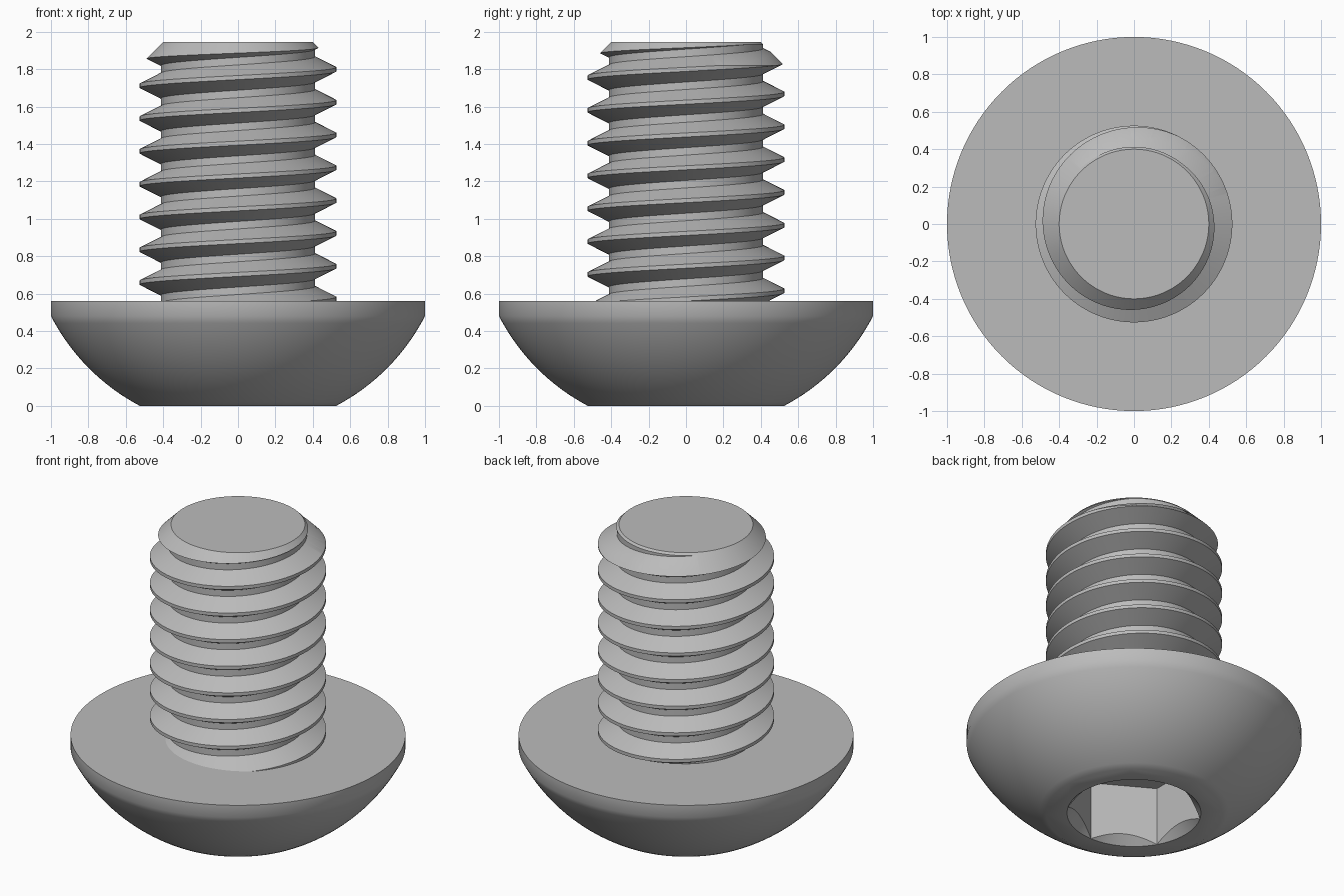
import bpy, bmesh, math
from mathutils import Vector

cube = bpy.data.objects.get("Cube")
if cube:
    bpy.data.objects.remove(cube, do_unlink=True)

HEAD_TOP, TOP = 0.56, 1.945
CREST_R, ROOT_R, PITCH = 0.526, 0.413, 0.1754
SOCKET_R, SOCKET_DEPTH = 0.40, 0.385
SEGMENTS = 128

steel = bpy.data.materials.new("grey steel")
steel.use_nodes = True
GREY = (0.5, 0.5, 0.5, 1)
steel.diffuse_color = GREY
steel.node_tree.nodes["Principled BSDF"].inputs["Base Color"].default_value = GREY


def make_object(name, bm):
    bmesh.ops.recalc_face_normals(bm, faces=bm.faces)
    mesh = bpy.data.meshes.new(name)
    bm.to_mesh(mesh)
    bm.free()
    mesh.materials.append(steel)
    obj = bpy.data.objects.new(name, mesh)
    bpy.context.collection.objects.link(obj)
    return obj


def lathe(name, profile, segments=SEGMENTS, turn=0.0):
    """Closed solid of revolution from (radius, z) points, capped at both ends."""
    bm = bmesh.new()
    rings = []
    for r, z in profile:
        angles = [turn + math.tau * i / segments for i in range(segments)]
        rings.append([bm.verts.new((r * math.cos(a), r * math.sin(a), z)) for a in angles])
    for low, high in zip(rings, rings[1:]):
        for i in range(segments):
            k = (i + 1) % segments
            bm.faces.new((low[i], low[k], high[k], high[i]))
    bm.faces.new(rings[0])
    bm.faces.new(rings[-1])
    return make_object(name, bm)


def select_only(obj):
    bpy.ops.object.select_all(action='DESELECT')
    obj.select_set(True)
    bpy.context.view_layer.objects.active = obj


def apply_boolean(obj, cutter, operation):
    mod = obj.modifiers.new("cut", 'BOOLEAN')
    mod.operation, mod.solver, mod.object = operation, 'EXACT', cutter
    select_only(obj)
    bpy.ops.object.modifier_apply(modifier=mod.name)
    bpy.data.objects.remove(cutter, do_unlink=True)


def helical_rod(name, start, turns, columns=96):
    """Rod whose surface is one continuous right-hand thread."""
    section = [(CREST_R, -0.011), (CREST_R, 0.011),
               (ROOT_R, PITCH / 2 - 0.02), (ROOT_R, PITCH / 2 + 0.02)]
    n = len(section)
    rows = turns * n + 1
    bm = bmesh.new()
    grid = []
    for j in range(columns):
        a = math.tau * j / columns
        column = []
        for i in range(rows + (n if j == 0 else 0)):
            r, dz = section[i % n]
            z = start + PITCH * (j / columns + i // n) + dz
            column.append(bm.verts.new((r * math.cos(a), r * math.sin(a), z)))
        grid.append(column)
    # the last column joins the first one, one pitch higher
    grid.append(grid[0][n:])
    for a, b in zip(grid, grid[1:]):
        for i in range(rows - 1):
            bm.faces.new((a[i], b[i], b[i + 1], a[i + 1]))
    # close both ends with fans
    middle = start + PITCH * turns / 2
    ends = [bm.verts.new((0, 0, start + PITCH / 2)),
            bm.verts.new((0, 0, start + PITCH * (turns + 0.5)))]
    for e in [e for e in bm.edges if e.is_boundary]:
        upper = e.verts[0].co.z > middle
        bm.faces.new((e.verts[0], e.verts[1], ends[upper]))
    return make_object(name, bm)


# domed head: spherical underside with a short upright rim
centre_z, rim_z, flat_r = 0.995, 0.48, 0.525
ball_r = math.hypot(1, centre_z - rim_z)
a0, a1 = math.asin(flat_r / ball_r), math.asin(1 / ball_r)
dome = []
for i in range(17):
    a = a0 + (a1 - a0) * i / 16
    dome.append((ball_r * math.sin(a), centre_z - ball_r * math.cos(a)))
dome[0] = (flat_r, 0)
head = lathe("head", dome + [(1, HEAD_TOP)])

# hexagonal socket with a conical lead-in
hexagon = lathe("socket_cutter", [(SOCKET_R, -0.1), (SOCKET_R, SOCKET_DEPTH)], 6, math.pi / 6)
apply_boolean(head, hexagon, 'DIFFERENCE')
lead_in = lathe("lead_in_cutter", [(SOCKET_R + 0.1, -0.1), (SOCKET_R - 0.2, 0.2)])
apply_boolean(head, lead_in, 'DIFFERENCE')

# threaded shaft, trimmed by a blank with a chamfered tip
shaft = helical_rod("threaded_shaft", 1.624 - 8 * PITCH, 11)
blank = lathe("blank", [(0.7, 0.5), (0.7, TOP - 0.3), (0.4, TOP)])
apply_boolean(shaft, blank, 'INTERSECT')

for part in (head, shaft):
    select_only(part)
    bpy.ops.object.shade_smooth_by_angle(angle=math.radians(30))
